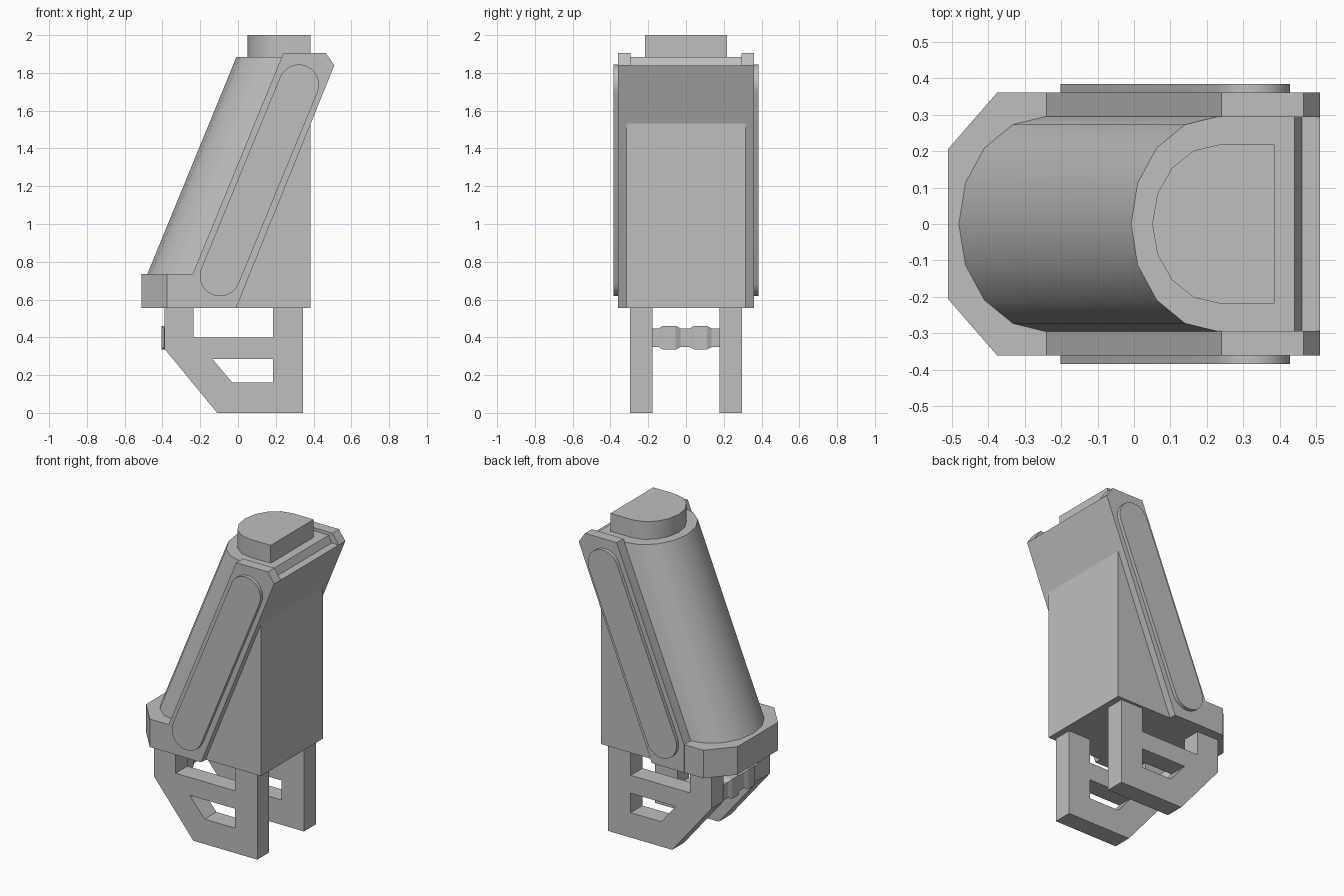
import bpy, bmesh
from math import sin, cos, pi, atan2

cube = bpy.data.objects.get("Cube")
if cube:
    bpy.data.objects.remove(cube, do_unlink=True)

grey = bpy.data.materials.new("plain_grey")
grey.use_nodes = True
grey.diffuse_color = (0.52, 0.52, 0.52, 1)
grey.node_tree.nodes["Principled BSDF"].inputs["Base Color"].default_value = (0.52, 0.52, 0.52, 1)


def loft(name, rings, smooth=False):
    """Join matching rings of points and cap both ends."""
    bm = bmesh.new()
    loops = [[bm.verts.new(p) for p in ring] for ring in rings]
    for a, b in zip(loops, loops[1:]):
        for i in range(len(a)):
            j = (i + 1) % len(a)
            bm.faces.new((a[i], a[j], b[j], b[i]))
    bm.faces.new(loops[0])
    bm.faces.new(loops[-1])
    bmesh.ops.recalc_face_normals(bm, faces=bm.faces)
    mesh = bpy.data.meshes.new(name)
    bm.to_mesh(mesh)
    bm.free()
    mesh.materials.append(grey)
    obj = bpy.data.objects.new(name, mesh)
    bpy.context.collection.objects.link(obj)
    if smooth:
        bpy.ops.object.select_all(action='DESELECT')
        obj.select_set(True)
        bpy.context.view_layer.objects.active = obj
        bpy.ops.object.shade_smooth_by_angle(angle=pi / 6)
    return obj


def side_profile(name, pts, y0, y1, smooth=False):
    return loft(name, [[(x, y, z) for x, z in pts] for y in (y0, y1)], smooth)


def plan(name, pts, z0, z1, smooth=False):
    return loft(name, [[(x, y, z) for x, y in pts] for z in (z0, z1)], smooth)


def half_round(cx, rx, ry):
    """Half ellipse bulging toward -x."""
    return [(cx - rx * sin(i * pi / 8), ry * cos(i * pi / 8)) for i in range(9)]


# Chamfered collar around the base
plan("base_collar", [(-0.24, -0.36), (-0.375, -0.36), (-0.51, -0.205),
                     (-0.51, 0.205), (-0.375, 0.36), (-0.24, 0.36)], 0.555, 0.735)

# Leaning half-round barrel and the slab behind it
loft("leaning_barrel", [[(x, y, z) for x, y in half_round(cx, 0.24, 0.295)]
                        for cx, z in ((-0.24, 0.735), (0.232, 1.885))], True)
side_profile("leaning_slab", [(-0.24, 0.555), (-0.24, 0.735), (0.232, 1.885), (0.44, 1.885),
                              (0.46, 1.84), (0.51, 1.84), (-0.01, 0.555)], -0.293, 0.293)

# Upright wedge under the lean
side_profile("support_wedge", [(-0.01, 0.555), (0.385, 0.555), (0.385, 1.535)], -0.315, 0.315)

# Raised plug on top
plan("top_plug", half_round(0.235, 0.185, 0.218) + [(0.385, -0.218), (0.385, 0.218)],
     1.885, 2.0, True)

# Rounded side strips follow the lean
low, high, r = (-0.095, 0.725), (0.322, 1.738), 0.107
lean = atan2(high[1] - low[1], high[0] - low[0])
strip = []
for (cx, cz), start in ((high, lean - pi / 2), (low, lean + pi / 2)):
    strip += [(cx + r * cos(start + pi * i / 12), cz + r * sin(start + pi * i / 12))
              for i in range(13)]

rail = [(-0.24, 0.555), (-0.24, 0.735), (0.24, 1.905), (0.465, 1.905), (0.51, 1.84), (-0.01, 0.555)]
leg = [(-0.39, 0.555), (-0.39, 0.34), (-0.11, 0), (0.345, 0), (0.345, 0.555),
       (0.185, 0.555), (0.185, 0.4), (-0.235, 0.4), (-0.235, 0.555)]
window = [(-0.135, 0.285), (0.185, 0.285), (0.185, 0.16), (-0.03, 0.16)]

for side, s in (("right", -1), ("left", 1)):
    side_profile("side_rail_" + side, rail, s * 0.293, s * 0.361)
    side_profile("side_strip_" + side, strip, s * 0.361, s * 0.384, True)
    # Bracket leg with a cut window
    bracket = side_profile("bracket_leg_" + side, leg, s * 0.177, s * 0.297)
    cutter = side_profile("window_cutter_" + side, window, s * 0.1, s * 0.4)
    cutter.hide_render = True
    cutter.hide_viewport = True
    cut = bracket.modifiers.new("window", 'BOOLEAN')
    cut.operation = 'DIFFERENCE'
    cut.solver = 'EXACT'
    cut.object = cutter

# Square cross bar with two swellings between the legs
cx, cz, thin, thick = -0.342, 0.398, 0.05, 0.063
sections = [(-0.18, thin), (-0.145, thin), (-0.12, thick), (-0.055, thick), (-0.03, thin),
            (0.02, thin), (0.045, thick), (0.11, thick), (0.135, thin), (0.18, thin)]
loft("cross_bar", [[(cx + h * a, y, cz + h * b) for a, b in ((-1, -1), (1, -1), (1, 1), (-1, 1))]
                   for y, h in sections])
